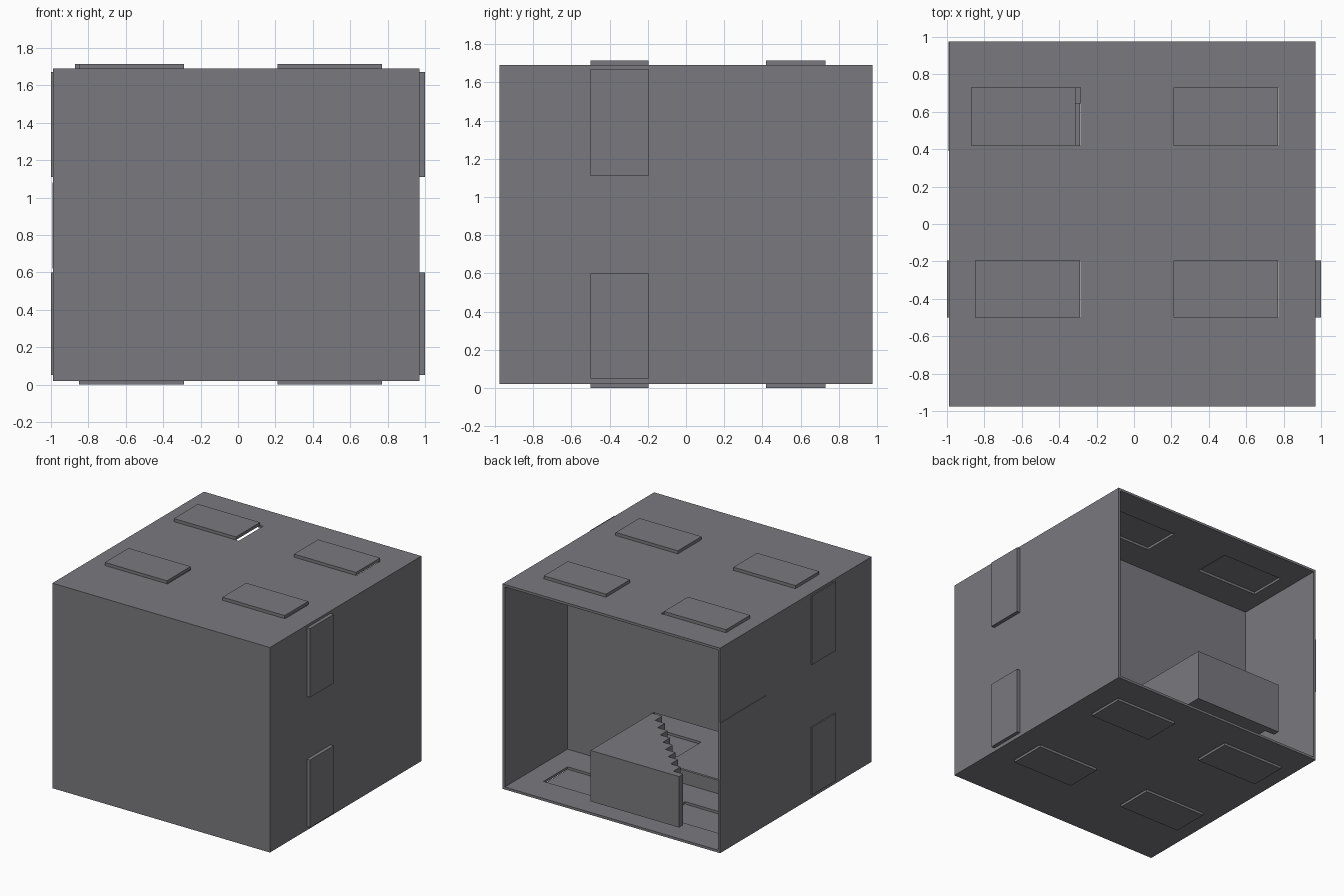
import bpy, bmesh

if "Cube" in bpy.data.objects:
    bpy.data.objects.remove(bpy.data.objects["Cube"])

X0, X1, Y0, Y1, Z0, Z1 = -0.99, 0.97, -0.975, 0.975, 0.02, 1.69
T = 0.02  # wall thickness

dark_grey = bpy.data.materials.new("dark_grey")
dark_grey.diffuse_color = (0.195, 0.19, 0.21, 1)
dark_grey.use_nodes = True
dark_grey.node_tree.nodes["Principled BSDF"].inputs["Base Color"].default_value = dark_grey.diffuse_color


def mesh_object(name, bm):
    bmesh.ops.recalc_face_normals(bm, faces=bm.faces)
    me = bpy.data.meshes.new(name)
    bm.to_mesh(me)
    bm.free()
    me.materials.append(dark_grey)
    ob = bpy.data.objects.new(name, me)
    bpy.context.collection.objects.link(ob)
    return ob


def boxes(name, *ranges):
    """One object made of boxes, each given as ((x0, x1), (y0, y1), (z0, z1))."""
    bm = bmesh.new()
    for r in ranges:
        vs = bmesh.ops.create_cube(bm, size=1)["verts"]
        for v in vs:
            v.co = [(a + b) / 2 + c * (b - a) for c, (a, b) in zip(v.co, r)]
    return mesh_object(name, bm)


def cut(target, cutter):
    cutter.hide_render = True
    mod = target.modifiers.new("openings", "BOOLEAN")
    mod.operation = "DIFFERENCE"
    mod.solver = "EXACT"
    mod.object = cutter
    bpy.context.view_layer.objects.active = target
    bpy.ops.object.modifier_apply(modifier=mod.name)
    bpy.data.objects.remove(cutter)


# Shell, open at the back
shell = boxes("house_shell", ((X0, X1), (Y0, Y1), (Z0, Z1)))
cut(shell, boxes("cavity", ((X0 + T, X1 - T), (Y0 + T, Y1 + 1), (Z0 + T, Z1 - T))))

# Windows: an opening in the wall and a pane lying just outside it
holes = []
low, high = (-0.50, -0.195), (0.42, 0.73)
for yr in (low, high):
    for a, b in ((-0.85, -0.29), (0.21, 0.77)):
        for zr, cr in (((0, Z0), (-0.05, 0.1)), ((Z1, 1.715), (1.6, 1.8))):
            holes.append(((a + 0.003, b + 0.003), yr, cr))
            shift = -0.022 if yr is high and a < 0 and zr[0] > 1 else 0
            boxes("window_pane", ((a + shift, b + shift), yr, zr))
for a, b in ((0.05, 0.60), (1.11, 1.67)):
    for xr, cr in (((-1.0, X0), (-1.1, -0.9)), ((X1, 1.0), (0.9, 1.1))):
        holes.append((cr, low, (a + 0.002, b - 0.002)))
        boxes("side_window_pane", (xr, low, (a, b)))

# Doorway reaching the open edge of the left wall, filled by the door
holes.append(((-1.1, -0.9), (0.39, 1.1), (0.62, 1.08)))
cut(shell, boxes("openings", *holes))
boxes("door", ((-0.993, X0 + T), (0.39, Y1), (0.62, 1.08)))

# Middle floor slab with the stairwell
SX0, SX1, SZ0, SZ1 = -0.62, 0.177, 0.13, 0.545
slab = boxes("middle_floor", ((X0 + T, X1 - T), (0.148, 0.168), (Z0 + T, Z1 - T)))
cut(slab, boxes("stairwell", ((-0.66, SX1), (0, 0.4), (SZ0 + 0.02, SZ1))))

# Staircase: stepped profile in x-y, extruded along z
steps, first, last = 9, 0.921, 0.18
run, rise = (SX1 - SX0) / steps, (first - last) / (steps - 1)
profile = [(SX1, Y1), (SX0, Y1)]
for i in range(steps):
    y = first - rise * i
    profile += [(SX0 + run * i, y), (SX0 + run * (i + 1), y)]
bm = bmesh.new()
face = bm.faces.new([bm.verts.new((x, y, SZ0)) for x, y in profile])
top = bmesh.ops.extrude_face_region(bm, geom=[face])["geom"]
bmesh.ops.translate(bm, vec=(0, 0, SZ1 - SZ0),
                    verts=[g for g in top if isinstance(g, bmesh.types.BMVert)])
mesh_object("staircase", bm)
